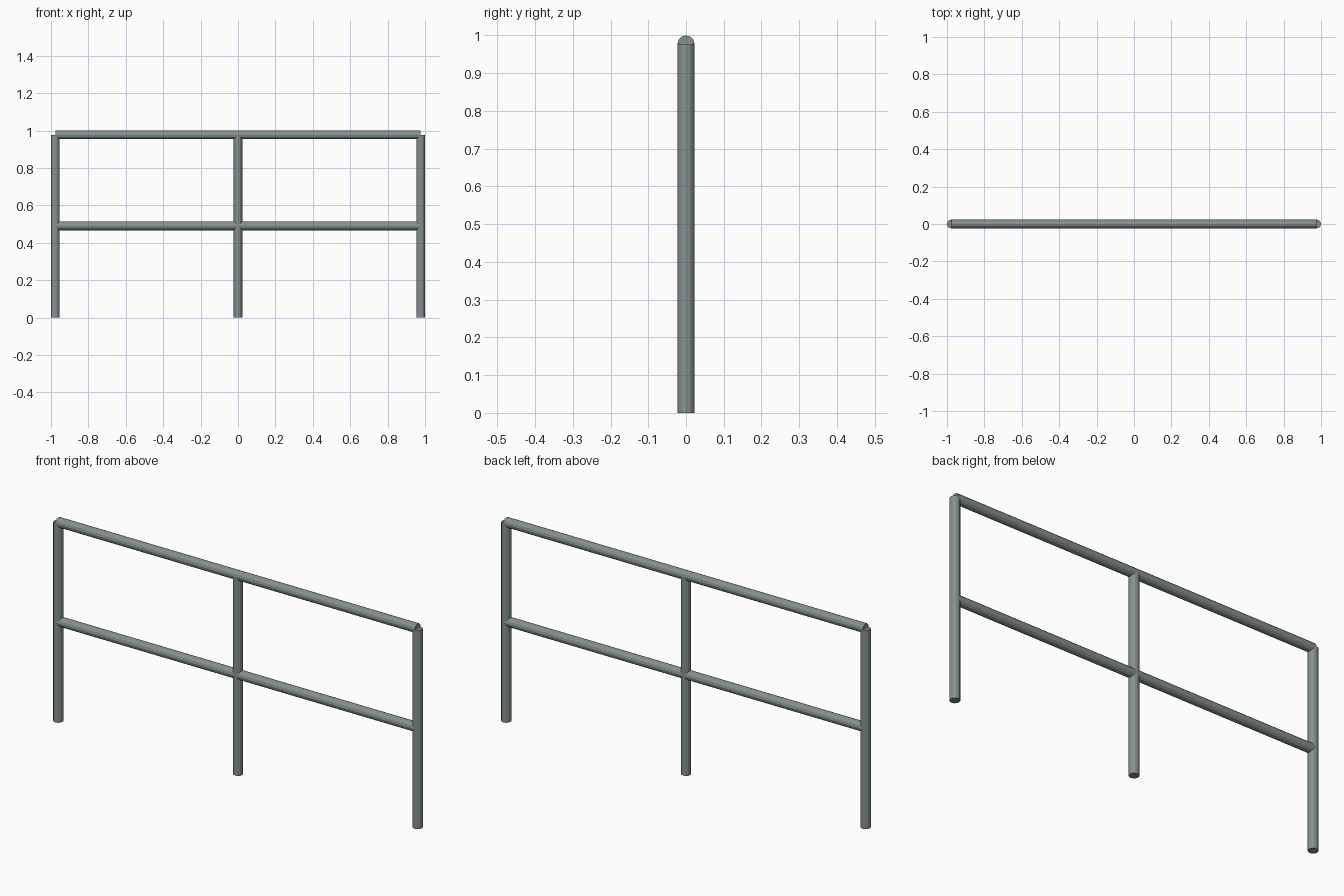
import bpy
from math import pi

cube = bpy.data.objects.get("Cube")
if cube:
    bpy.data.objects.remove(cube, do_unlink=True)

RADIUS = 0.023
SIDES = 12
HALF = 1 - RADIUS      # post axis distance from the centre
TOP = 1 - RADIUS       # top rail axis height

steel = bpy.data.materials.new("grey_steel")
steel.use_nodes = True
colour = (0.24, 0.28, 0.28, 1)
steel.diffuse_color = colour
steel.node_tree.nodes["Principled BSDF"].inputs["Base Color"].default_value = colour


def tube(name, length, location, rotation=(0, 0, 0)):
    """Flat-sided closed tube centred on location."""
    bpy.ops.mesh.primitive_cylinder_add(vertices=SIDES, radius=RADIUS, depth=length,
                                        location=location, rotation=rotation)
    obj = bpy.context.object
    obj.name = name
    obj.data.materials.append(steel)


# Upright posts
for name, x in (("right_post", -HALF), ("middle_post", 0), ("left_post", HALF)):
    tube(name, TOP, (x, 0, TOP / 2))

# Horizontal rails, ending on the axes of the outer posts
for name, z in (("top_rail", TOP), ("middle_rail", 0.49)):
    tube(name, 2 * HALF, (0, 0, z), (0, pi / 2, 0))
